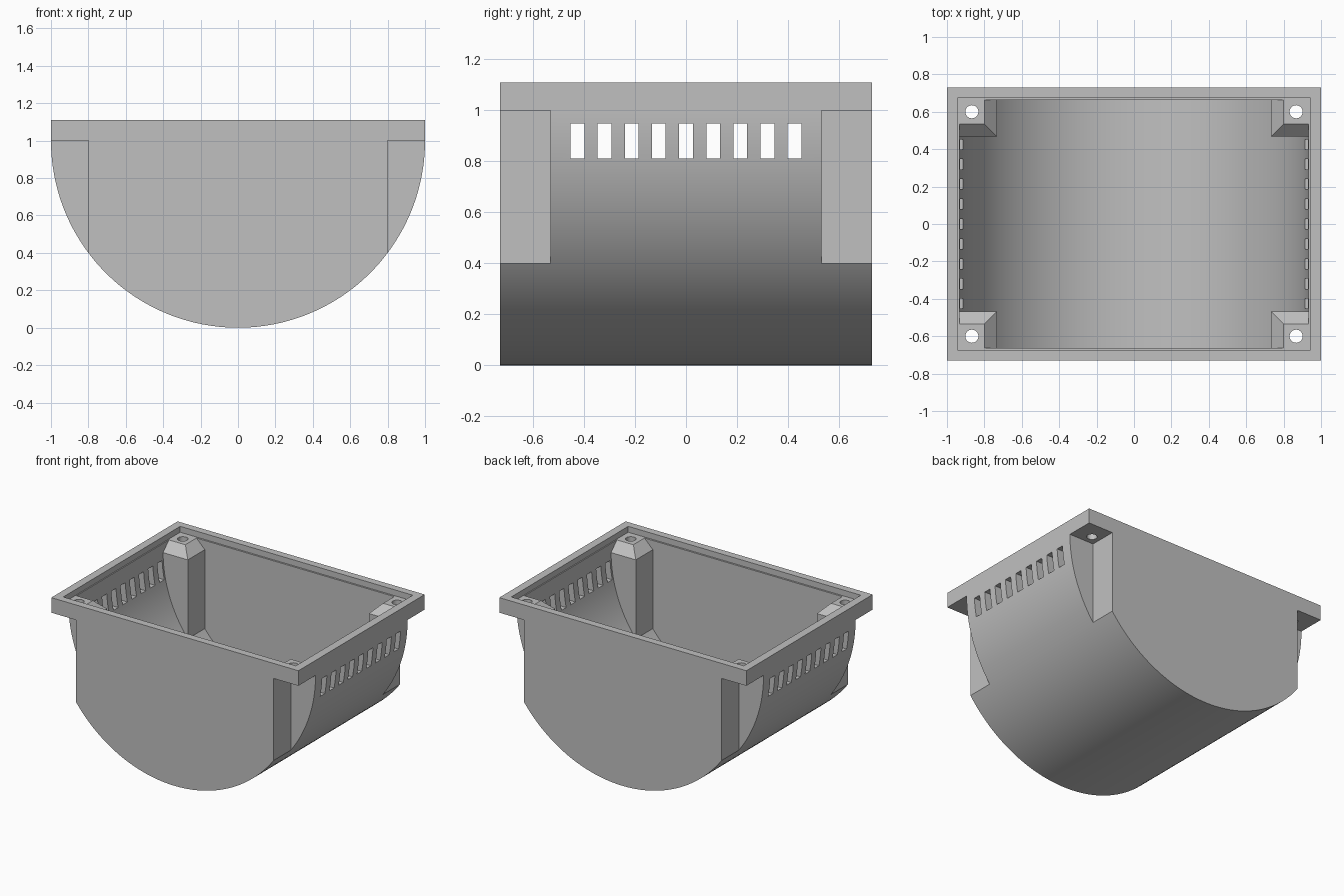
import bpy, bmesh, math

if "Cube" in bpy.data.objects:
    bpy.data.objects.remove(bpy.data.objects["Cube"])

R, WALL, HALF_Y, TOP = 1.0, 0.067, 0.73, 1.11
LEDGE = 1.067          # floor of the lid recess and top of the screw posts

grey = bpy.data.materials.new("plain grey")
grey.diffuse_color = (0.53, 0.53, 0.53, 1)
grey.use_nodes = True
grey.node_tree.nodes["Principled BSDF"].inputs["Base Color"].default_value = grey.diffuse_color


def make_object(name, bm):
    bmesh.ops.recalc_face_normals(bm, faces=bm.faces[:])
    mesh = bpy.data.meshes.new(name)
    bm.to_mesh(mesh)
    bm.free()
    mesh.materials.append(grey)
    obj = bpy.data.objects.new(name, mesh)
    bpy.context.collection.objects.link(obj)
    return obj


def trough(name, radius, half_y, top, steps=96):
    """Half cylinder along y with straight sides up to the top."""
    bm = bmesh.new()
    pts = [(radius, top)]
    for i in range(steps + 1):
        a = math.pi * i / steps
        pts.append((radius * math.cos(a), R - radius * math.sin(a)))
    pts.append((-radius, top))
    face = bm.faces.new([bm.verts.new((x, -half_y, z)) for x, z in pts])
    new = bmesh.ops.extrude_face_region(bm, geom=[face])["geom"]
    verts = [v for v in new if isinstance(v, bmesh.types.BMVert)]
    bmesh.ops.translate(bm, verts=verts, vec=(0, 2 * half_y, 0))
    return make_object(name, bm)


def add_box(bm, lo, hi):
    verts = bmesh.ops.create_cube(bm, size=1)["verts"]
    for v in verts:
        for k in range(3):
            v.co[k] = hi[k] if v.co[k] > 0 else lo[k]
    return verts


def corner_box(bm, sx, sy, x, y, z0, z1, taper=0.0):
    """Box filling one corner; its inner top edges lean outwards by taper."""
    xs, ys = sorted((sx * x, sx * 1.2)), sorted((sy * y, sy * 1.0))
    for v in add_box(bm, (xs[0], ys[0], z0), (xs[1], ys[1], z1)):
        if v.co.z > z1 - 0.001:
            if abs(v.co.x) < 1.1:
                v.co.x += sx * taper
            if abs(v.co.y) < 0.9:
                v.co.y += sy * taper


def cut(target, cutter, operation="DIFFERENCE"):
    mod = target.modifiers.new("cut", "BOOLEAN")
    mod.operation, mod.object, mod.solver = operation, cutter, "EXACT"
    bpy.context.view_layer.objects.active = target
    bpy.ops.object.modifier_apply(modifier=mod.name)
    bpy.data.objects.remove(cutter)


corners = [(sx, sy) for sx in (-1, 1) for sy in (-1, 1)]

# Outer tub and the hollow inside it
tub = trough("tub", R, HALF_Y, TOP)
hollow = trough("hollow", R - WALL, HALF_Y - WALL, 1.08)

# Screw posts: chamfered corner blocks left standing in the hollow
bm = bmesh.new()
for sx, sy in corners:
    corner_box(bm, sx, sy, 0.733, 0.467, 0.2, 1.0)
posts = make_object("post_blocks", bm)
cut(hollow, posts)
bm = bmesh.new()
for sx, sy in corners:
    corner_box(bm, sx, sy, 0.733, 0.467, 1.0, 1.09, taper=0.09)
cut(hollow, make_object("post_tops", bm))
cut(tub, hollow)

# Outer corner notches under the rim
bm = bmesh.new()
for sx, sy in corners:
    corner_box(bm, sx, sy, 0.8, 0.532, 0.3, R)
cut(tub, make_object("notches", bm))

# Shallow lid recess in the rim
bm = bmesh.new()
add_box(bm, (-0.941, -0.676, LEDGE), (0.941, 0.676, 1.3))
cut(tub, make_object("lid_recess", bm))

# Row of vent slots through both sides
bm = bmesh.new()
for i in range(-4, 5):
    y = i * 0.1065
    add_box(bm, (-1.2, y - 0.027, 0.812), (1.2, y + 0.027, 0.948))
cut(tub, make_object("vent_slots", bm))

# Screw holes through the post tops
bm = bmesh.new()
for sx, sy in corners:
    made = bmesh.ops.create_cone(bm, cap_ends=True, segments=32, radius1=0.035,
                                 radius2=0.035, depth=0.3)["verts"]
    bmesh.ops.translate(bm, verts=made, vec=(sx * 0.867, sy * 0.6, 1.03))
cut(tub, make_object("screw_holes", bm))

# Smooth curved walls, crisp edges
bpy.ops.object.select_all(action="DESELECT")
tub.select_set(True)
bpy.context.view_layer.objects.active = tub
bpy.ops.object.shade_smooth_by_angle(angle=math.radians(25))
